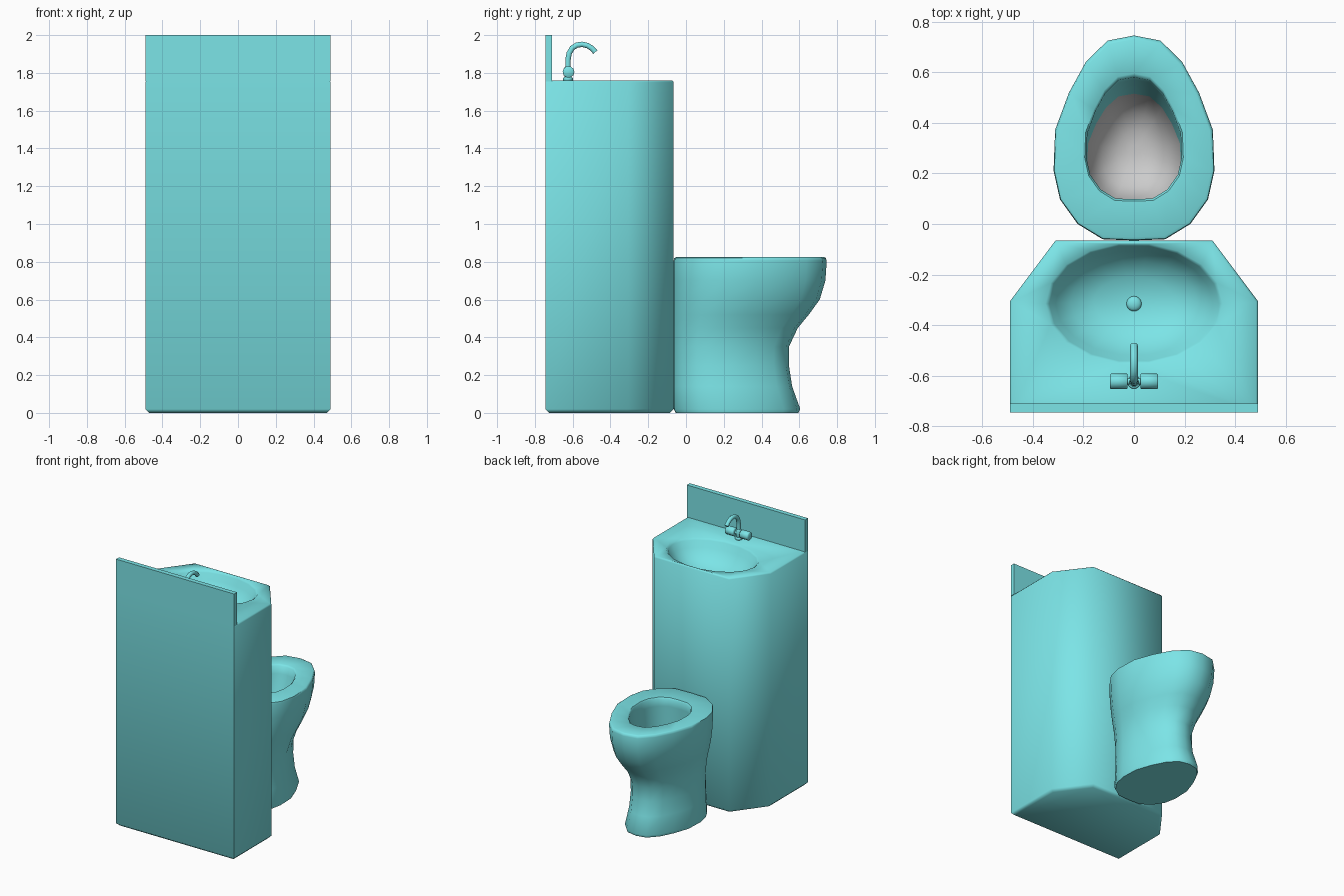
import bpy, bmesh, math
from mathutils import Vector, Matrix

if "Cube" in bpy.data.objects:
    bpy.data.objects.remove(bpy.data.objects["Cube"])

teal = bpy.data.materials.new("teal")
teal.diffuse_color = (0.2, 0.78, 0.8, 1)
teal.use_nodes = True
teal.node_tree.nodes["Principled BSDF"].inputs["Base Color"].default_value = teal.diffuse_color


def finish(name, bm, mat=teal, angle=50, recalc=False):
    if recalc:
        bmesh.ops.recalc_face_normals(bm, faces=bm.faces[:])
    me = bpy.data.meshes.new(name)
    bm.to_mesh(me)
    bm.free()
    ob = bpy.data.objects.new(name, me)
    bpy.context.collection.objects.link(ob)
    if mat:
        me.materials.append(mat)
    bpy.ops.object.select_all(action='DESELECT')
    ob.select_set(True)
    bpy.context.view_layer.objects.active = ob
    bpy.ops.object.shade_smooth_by_angle(angle=math.radians(angle))
    return ob


def loft(bm, rings, cap_start=False, cap_end=False):
    """Skin counter-clockwise rings; returns the vertex rings."""
    vr = [[bm.verts.new(p) for p in r] for r in rings]
    n = len(vr[0])
    for a, b in zip(vr, vr[1:]):
        for i in range(n):
            j = (i + 1) % n
            bm.faces.new((a[i], a[j], b[j], b[i]))
    if cap_start:
        bm.faces.new(vr[0][::-1])
    if cap_end:
        bm.faces.new(vr[-1])
    return vr


def footprint(z, inset, back):
    half = [(0.49 - inset, -0.745 + back), (0.49 - inset, -0.305 - 0.4 * inset),
            (0.31 - 0.5 * inset, -0.065 - inset)]
    return [(x, y, z) for x, y in half] + [(-x, y, z) for x, y in half[::-1]]


def oval(z, rx, y0, y1, n=18):
    c, r = (y0 + y1) / 2, (y1 - y0) / 2
    return [(rx * math.cos(t), c + r * math.sin(t), z)
            for t in (2 * math.pi * i / n for i in range(n))]


# cabinet with chamfered front and sunken basin
bm = bmesh.new()
body = loft(bm, [footprint(0, 0.02, 0.02), footprint(0.02, 0, 0),
                 footprint(1.75, 0, 0), footprint(1.76, 0.008, 0)], cap_start=True)
basin = loft(bm, [oval(1.76, 0.35, -0.555, -0.075), oval(1.745, 0.335, -0.545, -0.085),
                  oval(1.70, 0.31, -0.52, -0.105), oval(1.64, 0.25, -0.475, -0.145),
                  oval(1.60, 0.16, -0.41, -0.21), oval(1.585, 0.03, -0.345, -0.285)],
             cap_end=True)
edges = [bm.edges.get((r[i], r[(i + 1) % len(r)]))
         for r in (body[-1], basin[0]) for i in range(len(r))]
bmesh.ops.triangle_fill(bm, edges=edges, use_beauty=True)
finish("cabinet", bm, angle=56, recalc=True)

# backsplash
bm = bmesh.new()
loft(bm, [[(-0.49, -0.745, z), (0.49, -0.745, z), (0.49, -0.71, z), (-0.49, -0.71, z)]
          for z in (1.755, 2.0)], True, True)
finish("backsplash", bm)

# drain plug
bm = bmesh.new()
bmesh.ops.create_uvsphere(bm, u_segments=16, v_segments=8, radius=0.03,
                          matrix=Matrix.Translation((0, -0.315, 1.587)) @ Matrix.Diagonal((1, 1, 0.5, 1)))
finish("drain", bm)

# toilet pedestal, rim and inner wall: egg outline as (width, length) fractions
EGG = [(0, 1), (.33, .975), (.6, .87), (.81, .72), (.98, .54), (1, .34),
       (.92, .2), (.7, .08), (.39, .006), (0, 0)]


def egg(z, w, y0, y1):
    pts = [(-x, t) for x, t in EGG] + EGG[-2:0:-1]
    return [(x * w, y0 + t * (y1 - y0), z) for x, t in pts]


bm = bmesh.new()
loft(bm, [egg(0, .235, -.055, .595), egg(.02, .24, -.065, .605), egg(.14, .225, -.065, .562),
          egg(.25, .22, -.065, .545), egg(.35, .222, -.065, .545), egg(.45, .243, -.065, .592),
          egg(.52, .268, -.065, .65), egg(.60, .294, -.065, .708), egg(.70, .312, -.065, .738),
          egg(.805, .318, -.065, .745), egg(.82, .315, -.062, .74), egg(.825, .305, -.052, .73),
          egg(.825, .195, .09, .595), egg(.815, .188, .098, .58), egg(.76, .188, .095, .57),
          egg(.60, .185, .09, .515)], cap_start=True)
finish("toilet", bm)

# grey bowl
bm = bmesh.new()
loft(bm, [egg(.60, .185, .09, .515), egg(.53, .165, .11, .49), egg(.47, .125, .15, .44),
          egg(.435, .065, .22, .37), egg(.43, .02, .27, .31)], cap_end=True)
finish("bowl", bm, mat=None)


# faucet
def rod(name, centre, radius, depth, axis, sides=16):
    bm = bmesh.new()
    rot = Vector((0, 0, 1)).rotation_difference(Vector(axis)).to_matrix().to_4x4()
    bmesh.ops.create_cone(bm, cap_ends=True, segments=sides, radius1=radius, radius2=radius,
                          depth=depth, matrix=Matrix.Translation(centre) @ rot)
    caps = [e for e in bm.edges if any(len(f.verts) > 4 for f in e.link_faces)]
    bmesh.ops.bevel(bm, geom=caps, offset=0.004, segments=1, affect='EDGES')
    finish(name, bm)


rod("faucet_base", (0, -0.625, 1.767), 0.026, 0.02, (0, 0, 1))
rod("faucet_stem", (0, -0.625, 1.80), 0.018, 0.07, (0, 0, 1))
rod("faucet_crossbar", (0, -0.622, 1.805), 0.012, 0.09, (1, 0, 0))
for side, s in (("left", -1), ("right", 1)):
    rod(side + "_tap", (s * 0.06, -0.622, 1.805), 0.031, 0.07, (1, 0, 0), 10)

# spout: tube swept in the yz plane
path = [(-.625, 1.82), (-.625, 1.87), (-.618, 1.905), (-.602, 1.932), (-.578, 1.947),
        (-.55, 1.951), (-.522, 1.945), (-.498, 1.93), (-.48, 1.91)]
rings = []
for i, (y, z) in enumerate(path):
    a, b = path[max(i - 1, 0)], path[min(i + 1, len(path) - 1)]
    d = Vector((0, b[0] - a[0], b[1] - a[1])).normalized()
    u, v = Vector((1, 0, 0)), d.cross(Vector((1, 0, 0)))
    rings.append([Vector((0, y, z)) + 0.015 * (math.cos(t) * u + math.sin(t) * v)
                  for t in (2 * math.pi * k / 10 for k in range(10))])
bm = bmesh.new()
loft(bm, rings, True, True)
finish("spout", bm, recalc=True)
